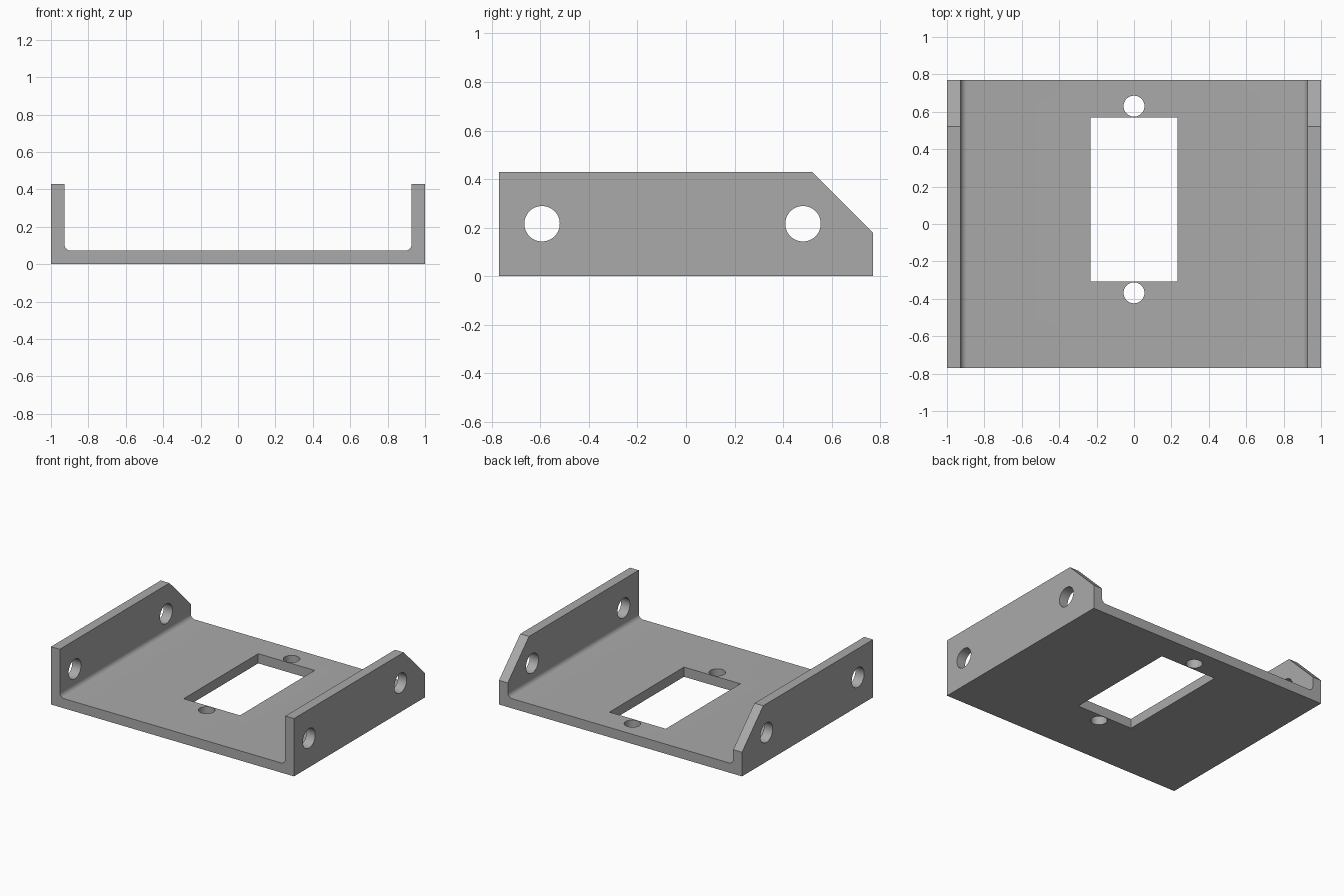
import bpy
import bmesh
from math import cos, sin, pi, radians
from mathutils import Vector

cube = bpy.data.objects.get("Cube")
if cube:
    bpy.data.objects.remove(cube, do_unlink=True)

DEPTH = 0.77       # half of the length along y
HEIGHT = 0.43
WALL = 0.072       # sheet thickness
FILLET = 0.035

grey = bpy.data.materials.new("plain grey")
grey.use_nodes = True
GREY = (0.4, 0.4, 0.4, 1)
grey.diffuse_color = GREY
grey.node_tree.nodes["Principled BSDF"].inputs["Base Color"].default_value = GREY


def prism(name, points, sweep):
    """Extrude a closed outline along the sweep vector."""
    bm = bmesh.new()
    face = bm.faces.new([bm.verts.new(p) for p in points])
    ext = bmesh.ops.extrude_face_region(bm, geom=[face])
    verts = [g for g in ext["geom"] if isinstance(g, bmesh.types.BMVert)]
    bmesh.ops.translate(bm, vec=Vector(sweep), verts=verts)
    bmesh.ops.recalc_face_normals(bm, faces=bm.faces)
    mesh = bpy.data.meshes.new(name)
    bm.to_mesh(mesh)
    bm.free()
    mesh.materials.append(grey)
    obj = bpy.data.objects.new(name, mesh)
    bpy.context.collection.objects.link(obj)
    return obj


def circle(radius, count=48):
    return [(radius * cos(2 * pi * i / count), radius * sin(2 * pi * i / count))
            for i in range(count)]


# Channel section: half outline with a rounded inner corner, then mirrored
inner = 1 - WALL
half = [(1, 0), (1, HEIGHT), (inner, HEIGHT)]
for i in range(9):
    a = pi / 2 * i / 8
    half.append((inner - FILLET + FILLET * cos(a), WALL + FILLET - FILLET * sin(a)))
outline = half + [(-x, z) for x, z in reversed(half)]
bracket = prism("channel_bracket", [(x, -DEPTH, z) for x, z in outline],
                (0, 2 * DEPTH, 0))

cutters = []
# Rectangular window in the floor
window = [(-0.232, -0.308), (0.232, -0.308), (0.232, 0.569), (-0.232, 0.569)]
cutters.append(prism("window_cutter", [(x, y, -0.1) for x, y in window], (0, 0, 0.3)))
# Screw holes in the floor
for cy in (-0.368, 0.63):
    cutters.append(prism("floor_hole_cutter",
                         [(x, cy + y, -0.1) for x, y in circle(0.056)], (0, 0, 0.3)))
# Mounting holes through both walls
for cy in (-0.593, 0.482):
    cutters.append(prism("wall_hole_cutter",
                         [(-1.2, cy + y, 0.216 + z) for y, z in circle(0.073)],
                         (2.4, 0, 0)))
# Sloped rear corner on both walls
slope = [(0.42, 0.53), (0.87, 0.08), (0.87, 0.53)]
cutters.append(prism("rear_corner_cutter", [(-1.2, y, z) for y, z in slope],
                     (2.4, 0, 0)))

bpy.ops.object.select_all(action="DESELECT")
bpy.context.view_layer.objects.active = bracket
bracket.select_set(True)
for cutter in cutters:
    mod = bracket.modifiers.new(cutter.name, "BOOLEAN")
    mod.operation = "DIFFERENCE"
    mod.solver = "EXACT"
    mod.object = cutter
    bpy.ops.object.modifier_apply(modifier=mod.name)
    bpy.data.objects.remove(cutter, do_unlink=True)

bpy.ops.object.shade_smooth_by_angle(angle=radians(30))
